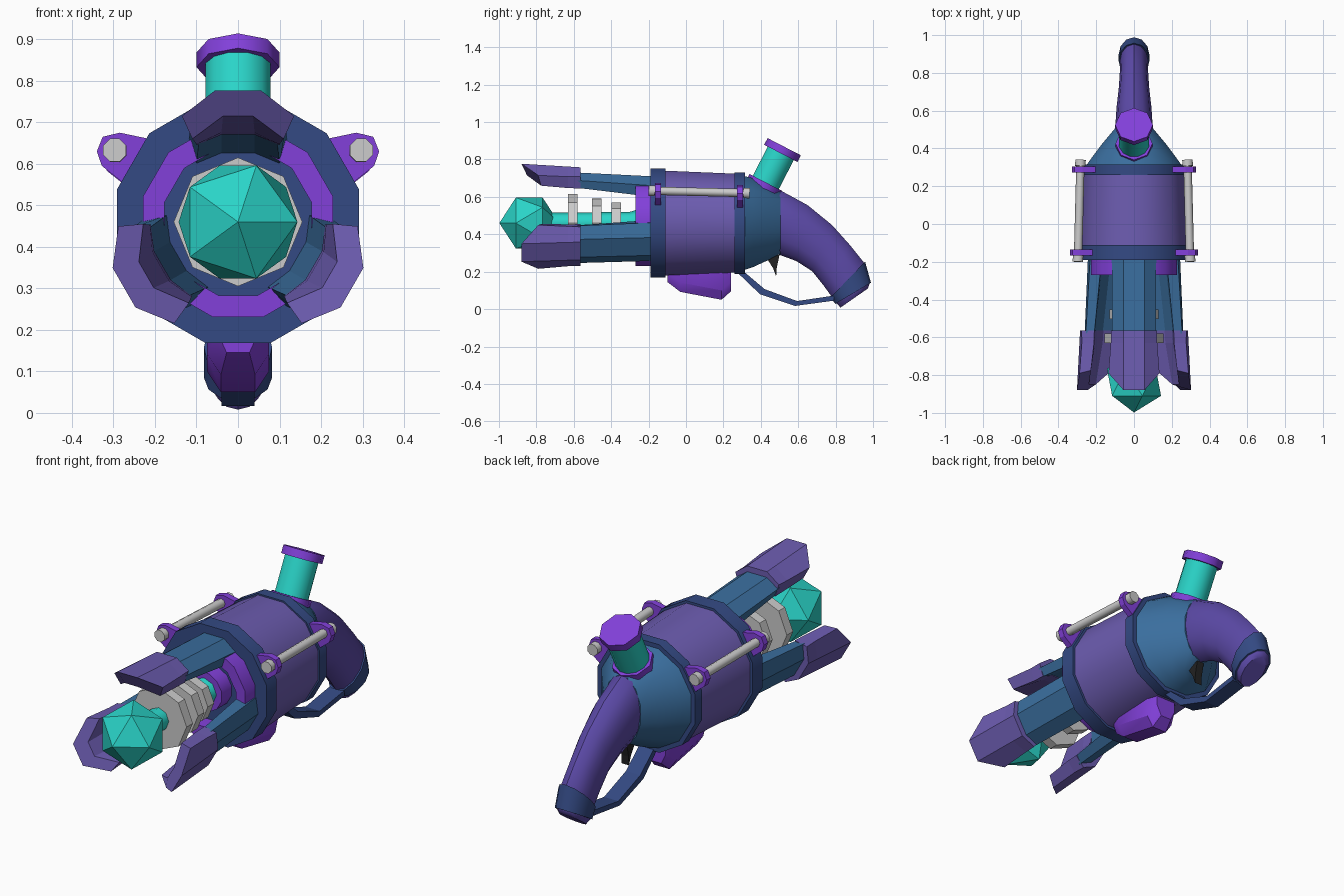
import bpy, bmesh, math
from mathutils import Vector as V

if "Cube" in bpy.data.objects:
    bpy.data.objects.remove(bpy.data.objects["Cube"])

CZ = 0.46  # height of the barrel axis


def colour(name, hexcode):
    m = bpy.data.materials.new(name)
    rgb = [int(hexcode[i:i + 2], 16) / 255 for i in (0, 2, 4)]
    m.diffuse_color = [c / 12.92 if c < .04 else ((c + .055) / 1.055) ** 2.4 for c in rgb] + [1]
    m.use_nodes = True
    m.node_tree.nodes["Principled BSDF"].inputs["Base Color"].default_value = m.diffuse_color
    return m


VIOLET = colour("violet", "6C5CB0")
GRIP = colour("grip_violet", "5C4AA8")
BLUE = colour("blue", "3A6E9E")
NAVY = colour("navy", "344A84")
PURPLE = colour("purple", "8240DA")
TEAL = colour("teal", "2AD4C8")
BLACK = colour("black", "222222")


def finish(name, bm, mat, angle=35):
    bmesh.ops.recalc_face_normals(bm, faces=bm.faces)
    me = bpy.data.meshes.new(name)
    bm.to_mesh(me)
    bm.free()
    if angle:
        me.shade_smooth()
        me.set_sharp_from_angle(angle=math.radians(angle))
    if mat:
        me.materials.append(mat)
    ob = bpy.data.objects.new(name, me)
    bpy.context.collection.objects.link(ob)
    return ob


def loft(name, rings, mat=None, angle=35, closed=False):
    """Skin a series of equal-length point rings; cap the ends unless closed."""
    bm = bmesh.new()
    vs = [[bm.verts.new(p) for p in r] for r in rings]
    n = len(vs[0])
    pairs = list(zip(vs, vs[1:])) + ([(vs[-1], vs[0])] if closed else [])
    for a, b in pairs:
        for i in range(n):
            j = (i + 1) % n
            bm.faces.new((a[i], a[j], b[j], b[i]))
    if not closed:
        bm.faces.new(vs[0])
        bm.faces.new(vs[-1])
    return finish(name, bm, mat, angle)


def circle(c, axis, r, n, phase=0.0):
    axis = V(axis).normalized()
    u = (V((1, 0, 0)) - axis * axis.x).normalized()
    v = axis.cross(u)
    return [V(c) + r * (u * math.cos(t) + v * math.sin(t))
            for t in (math.radians(phase) + i * math.tau / n for i in range(n))]


def turned(name, profile, mat=None, n=12, phase=15, angle=35, closed=False):
    """Lathe a (y, radius) profile about the barrel axis."""
    return loft(name, [circle((0, y, CZ), (0, 1, 0), r, n, phase) for y, r in profile],
                mat, angle, closed)


def cyl(name, a, b, r, mat=None, n=8, phase=0, angle=50):
    d = V(b) - V(a)
    return loft(name, [circle(a, d, r, n, phase), circle(b, d, r, n, phase)], mat, angle)


# Drum and its two bands
turned("front_band", [(-.19, .302), (-.11, .302)], NAVY)
turned("drum", [(-.12, .29), (.27, .273)], VIOLET)
turned("rear_band", [(.26, .281), (.315, .281)], NAVY)

# Rear dome narrowing to the grip
dome = []
for y, w, top, bot in [(.31, .262, .72, .2), (.36, .225, .708, .217), (.43, .17, .68, .25), (.505, .105, .63, .29)]:
    c, h = (top + bot) / 2, (top - bot) / 2
    dome.append([(w * math.cos(t), y, c + h * math.sin(t))
                 for t in (math.radians(15 + 30 * i) for i in range(12))])
loft("rear_dome", dome, BLUE, 40)


def grip_ring(sec, grow=0.0):
    ty, tz, by, bz, w = sec
    top, bot = V((0, ty, tz)), V((0, by, bz))
    mid, half = (top + bot) / 2, (top - bot) / 2
    half *= 1 + grow / half.length
    return [mid + half * math.sin(t) + V(((w + grow) * math.cos(t), 0, 0))
            for t in (i * math.tau / 12 for i in range(12))]


# Grip: (top y, top z, bottom y, bottom z, half width)
G = [(.44, .64, .45, .3, .1), (.51, .632, .5, .29, .1), (.65, .556, .59, .257, .092),
     (.78, .45, .674, .203, .08), (.877, .342, .738, .123, .075), (.952, .248, .778, .068, .074),
     (.982, .137, .805, .032, .074), (.972, .11, .826, .008, .055)]
loft("grip", [grip_ring(s) for s in G], GRIP, 40)
loft("grip_band", [grip_ring(s, .008) for s in G[5:7]], NAVY, 40)

# Trigger guard and trigger
guard = [(.27, .20, .31, .20), (.395, .08, .42, .107), (.583, .017, .594, .043), (.79, .045, .79, .072)]
loft("trigger_guard", [[(-.04, a, b), (.04, a, b), (.04, c, d), (-.04, c, d)] for a, b, c, d in guard], NAVY, 0)
trig = [(.42, .29), (.5, .29), (.485, .22), (.482, .175), (.465, .22)]
loft("trigger", [[(x, y, z) for y, z in trig] for x in (-.02, .02)], BLACK, 0)

# Pod under the drum: (y, bottom z, half width)
pod = []
for y, b, w in [(-.1, .145, .05), (-.03, .092, .075), (.19, .05, .075), (.24, .095, .055)]:
    pod.append([(-w, y, .25), (-w, y, b + .05), (-w * .55, y, b), (w * .55, y, b), (w, y, b + .05), (w, y, .25)])
loft("underside_pod", pod, PURPLE, 30)

# Tilted canister on top
base, axis = V((0, .415, .655)), V((0, .46, .89)).normalized()
cyl("canister_collar", base - axis * .06, base + axis * .025, .098, PURPLE, 8)
cyl("canister", base, base + axis * .21, .081, TEAL, 12, 15)
cyl("canister_cap", base + axis * .2, base + axis * .24, .1, PURPLE, 8)

# Side rods with end nuts and lugs, mirrored left and right
lug = [(.34, .63), (.326, .665), (.285, .675), (.19, .655), (.24, .53), (.28, .557), (.328, .595)]
for s, side in ((1, "right"), (-1, "left")):
    a, b = V((s * .297, -.2, .633)), V((s * .283, .34, .62))
    cyl(side + "_rod", a, b, .022)
    cyl(side + "_rod_front_nut", a, a.lerp(b, .06), .03, None, 8, 22.5)
    cyl(side + "_rod_rear_nut", a.lerp(b, .94), b, .03, None, 8, 22.5)
    for y0, dx, end in ((-.166, 0, "front"), (.273, -.012, "rear")):
        loft(f"{side}_{end}_lug", [[(s * (x + dx), y, z + dx) for x, z in lug] for y in (y0, y0 + .032)],
             PURPLE, 0)

# Muzzle collar and hub
turned("muzzle_collar", [(-.27, .237), (-.18, .237), (-.18, .183), (-.27, .183)], PURPLE, closed=True)
turned("muzzle_hub", [(-.27, .1), (-.18, .1)], PURPLE)

# Emitter core, cooling discs and faceted tip
turned("emitter_core", [(-.74, .055), (-.3, .06), (-.25, .075)], TEAL, 8, 0, 50)
for i, (y, r) in enumerate([(-.63, .155), (-.503, .13), (-.397, .11)]):
    turned(f"cooling_disc_{i + 1}", [(y, r), (y + .05, r)], None, 8, 0, 0)
bm = bmesh.new()
bmesh.ops.create_icosphere(bm, subdivisions=1, radius=.16)
tip = finish("emitter_tip", bm, TEAL, 0)
tip.rotation_euler = (math.pi / 2, 0, 0)
tip.location = (0, -.838, CZ)


def prong_ring(half, turn):
    """Mirror four (offset, radius, y) points and rotate them about the barrel axis."""
    pts = half + [(-x, r, y) for x, r, y in reversed(half)]
    c, s = math.cos(turn), math.sin(turn)
    return [(x * c - r * s, y, CZ + x * s + r * c) for x, r, y in pts]


# Three prongs: blue arm plus flared claw; half-sections run inner to outer
arm = [[(.04, .165, -.18), (.1, .14, -.18), (.118, .2, -.18), (.055, .25, -.18)],
       [(.04, .215, -.58), (.095, .188, -.58), (.115, .228, -.58), (.055, .27, -.58)]]
claw = [[(.04, .21, -.565), (.1, .185, -.565), (.121, .25, -.565), (.055, .298, -.565)],
        [(.04, .215, -.63), (.1, .187, -.63), (.123, .248, -.63), (.055, .302, -.63)],
        [(.036, .255, -.85), (.11, .2, -.775), (.135, .255, -.79), (.055, .317, -.88)]]
for k, where in enumerate(("top", "left", "right")):
    turn = k * math.tau / 3
    loft(where + "_prong_arm", [prong_ring(h, turn) for h in arm], BLUE, 0)
    loft(where + "_prong_claw", [prong_ring(h, turn) for h in claw], VIOLET, 0)
